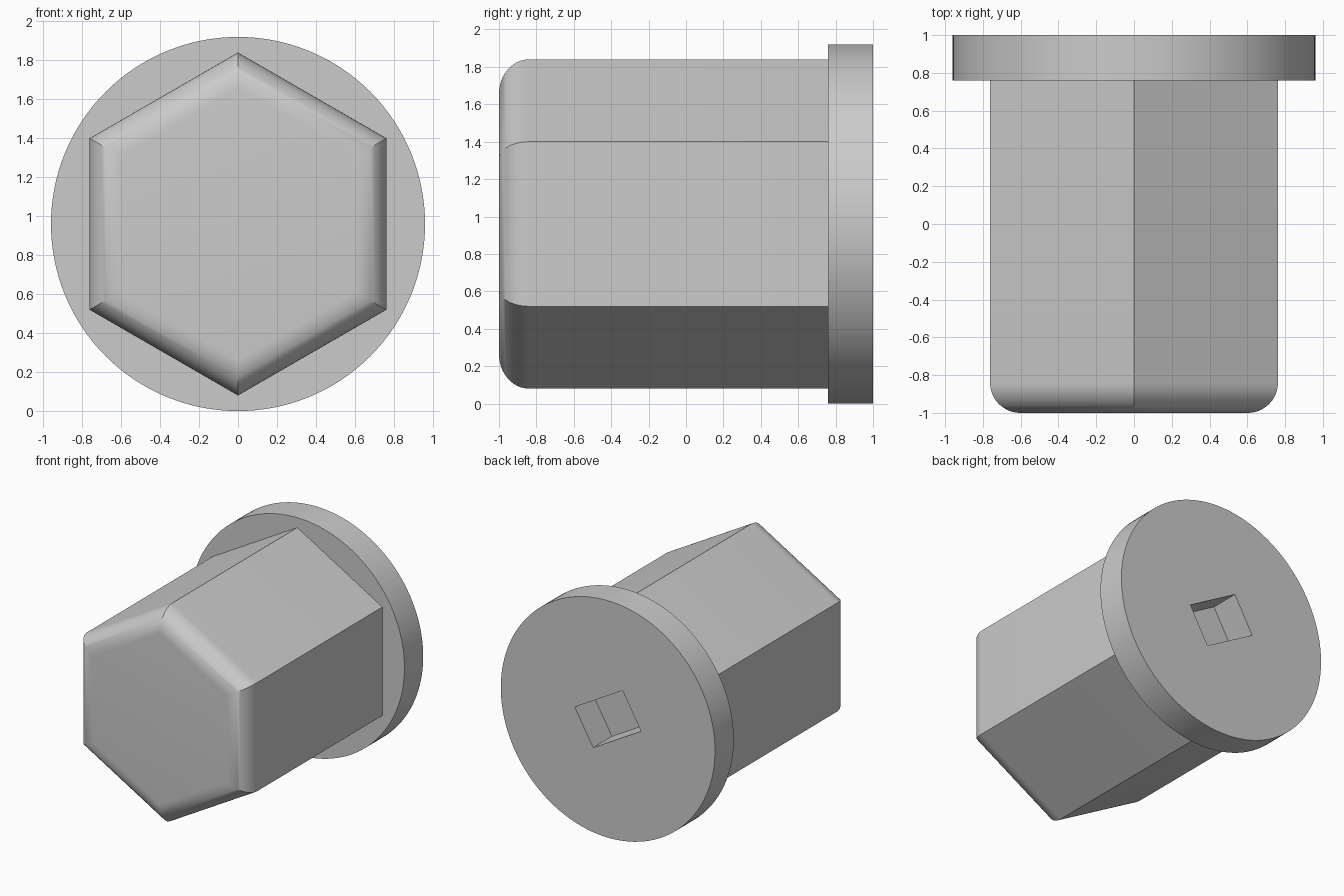
import bpy, bmesh
from math import radians
from mathutils import Matrix

if "Cube" in bpy.data.objects:
    bpy.data.objects.remove(bpy.data.objects["Cube"])

AXIS_Z = 0.96      # height of the main axis
FLANGE_Y = 0.76    # where the shank meets the flange
BACK_Y = 1.0

grey = bpy.data.materials.new("plain grey")
grey.use_nodes = True
colour = (0.6, 0.6, 0.6, 1)
grey.diffuse_color = colour
grey.node_tree.nodes["Principled BSDF"].inputs["Base Color"].default_value = colour


def add_object(name, bm):
    bmesh.ops.recalc_face_normals(bm, faces=bm.faces[:])
    mesh = bpy.data.meshes.new(name)
    bm.to_mesh(mesh)
    bm.free()
    mesh.materials.append(grey)
    obj = bpy.data.objects.new(name, mesh)
    bpy.context.collection.objects.link(obj)
    return obj


def prism(sides, radius, y0, y1):
    """Regular prism lying along y, with a corner pointing up."""
    bm = bmesh.new()
    place = Matrix.Translation((0, (y0 + y1) / 2, AXIS_Z)) @ Matrix.Rotation(radians(90), 4, "X")
    bmesh.ops.create_cone(bm, cap_ends=True, segments=sides, radius1=radius,
                          radius2=radius, depth=y1 - y0, matrix=place)
    return bm


def activate(obj):
    bpy.ops.object.select_all(action="DESELECT")
    obj.select_set(True)
    bpy.context.view_layer.objects.active = obj


# Hexagonal shank with a rounded front rim
bm = prism(6, 0.88, -1, FLANGE_Y)
rim = [e for e in bm.edges if all(v.co.y < -0.9 for v in e.verts)]
bmesh.ops.bevel(bm, geom=rim, offset=0.16, offset_type="OFFSET", segments=12,
                profile=0.5, affect="EDGES")
shank = add_object("hex_shank", bm)

# Round flange at the back
flange = add_object("round_flange", prism(128, 0.96, FLANGE_Y, BACK_Y))

# Tilted rectangular socket cut through the flange, floored by the shank
bm = bmesh.new()
bmesh.ops.create_cube(bm, size=1, matrix=Matrix.Translation((0, 0.9, AXIS_Z))
                      @ Matrix.Rotation(radians(30), 4, "Y")
                      @ Matrix.Diagonal((0.495, 0.5, 0.33, 1)))
cutter = add_object("socket_cutter", bm)
cutter.hide_render = True
cut = flange.modifiers.new("socket", "BOOLEAN")
cut.operation = "DIFFERENCE"
cut.solver = "EXACT"
cut.object = cutter
activate(flange)
bpy.ops.object.modifier_apply(modifier=cut.name)
bpy.data.objects.remove(cutter)

for part in (shank, flange):
    activate(part)
    bpy.ops.object.shade_smooth_by_angle(angle=radians(30))
